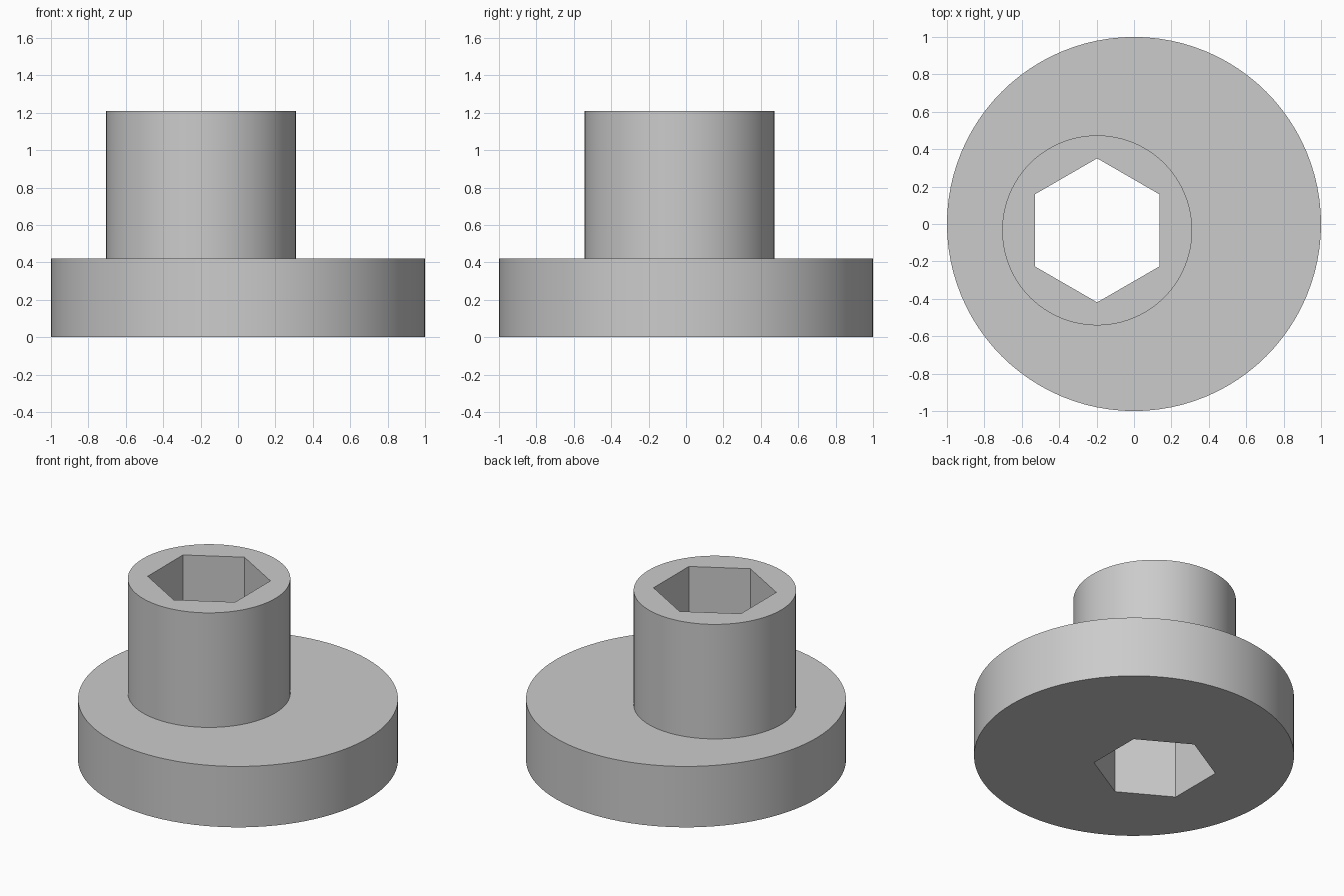
import bpy
import bmesh
from math import cos, sin, pi

cube = bpy.data.objects.get("Cube")
if cube:
    bpy.data.objects.remove(cube, do_unlink=True)

SIDES = 96
HUB = (-0.197, -0.034)      # offset axis shared by hub and hex bore

grey = bpy.data.materials.new("light_grey")
grey.use_nodes = True
colour = (0.6, 0.6, 0.6, 1)
grey.diffuse_color = colour
grey.node_tree.nodes["Principled BSDF"].inputs["Base Color"].default_value = colour


def loft(name, rings, sides):
    """Closed solid through stacked rings of (centre, radius, height)."""
    bm = bmesh.new()
    loops = []
    for (cx, cy), radius, z in rings:
        angles = [pi / 2 + 2 * pi * i / sides for i in range(sides)]
        loops.append([bm.verts.new((cx + radius * cos(a), cy + radius * sin(a), z))
                      for a in angles])
    for low, high in zip(loops, loops[1:]):
        for i in range(sides):
            j = (i + 1) % sides
            bm.faces.new((low[i], low[j], high[j], high[i]))
    bm.faces.new(loops[0][::-1])
    bm.faces.new(loops[-1])
    mesh = bpy.data.meshes.new(name)
    bm.to_mesh(mesh)
    bm.free()
    mesh.materials.append(grey)
    obj = bpy.data.objects.new(name, mesh)
    bpy.context.collection.objects.link(obj)
    return obj


# Round flange with the off-centre hub rising from it
bushing = loft("eccentric_bushing", [
    ((0, 0), 1.0, 0.0),
    ((0, 0), 1.0, 0.42),
    (HUB, 0.508, 0.42),
    (HUB, 0.508, 1.21),
], SIDES)

# Hexagonal bore right through hub and flange
cutter = loft("hex_bore_cutter", [(HUB, 0.385, -0.1), (HUB, 0.385, 1.4)], 6)
cutter.hide_render = True
bore = bushing.modifiers.new("hex_bore", "BOOLEAN")
bore.operation = "DIFFERENCE"
bore.solver = "EXACT"
bore.object = cutter

# Apply the cut, discard the cutter, smooth the round walls
bpy.ops.object.select_all(action="DESELECT")
bushing.select_set(True)
bpy.context.view_layer.objects.active = bushing
bpy.ops.object.modifier_apply(modifier=bore.name)
bpy.data.objects.remove(cutter, do_unlink=True)
bpy.ops.object.shade_smooth_by_angle(angle=pi / 6)
